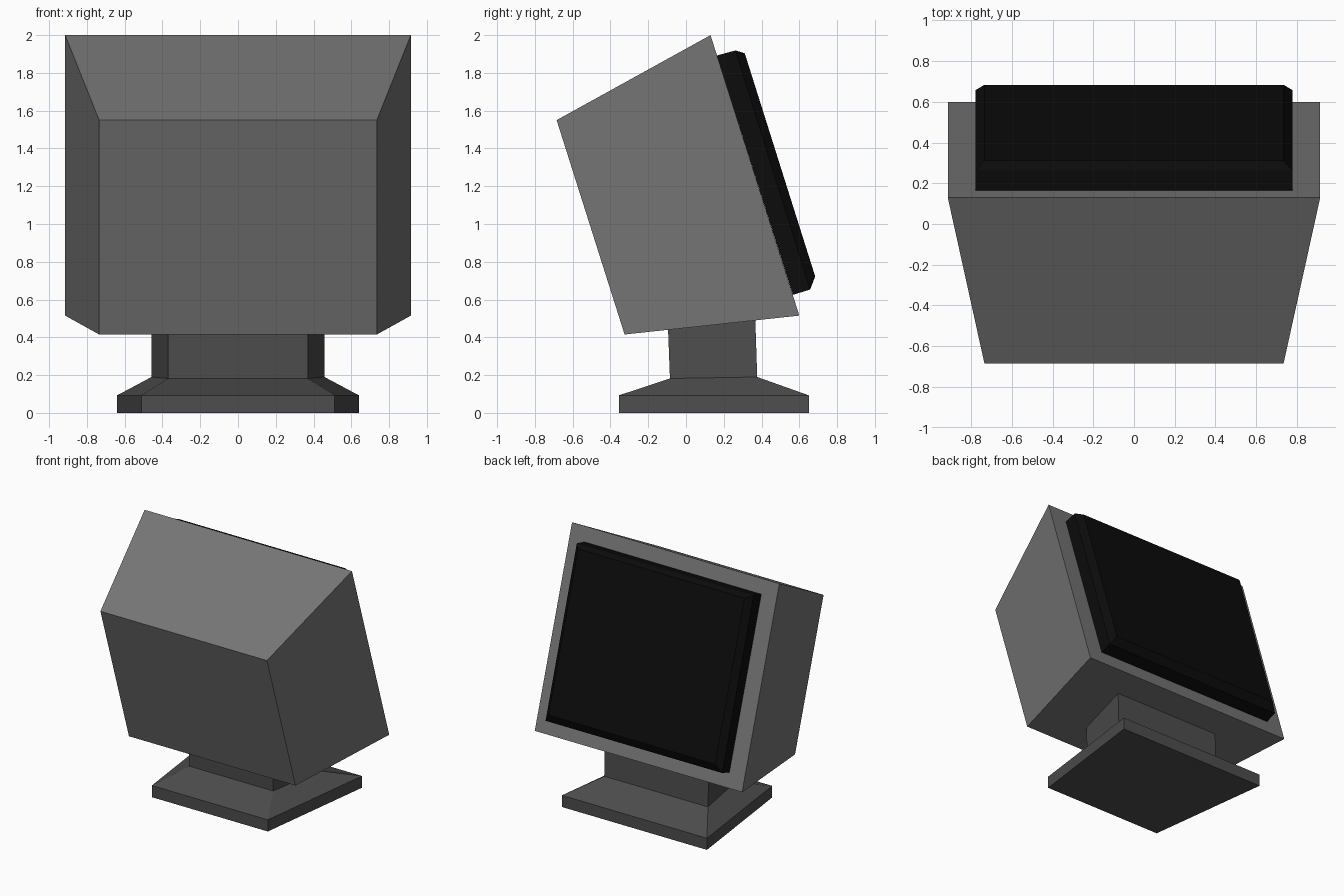
import bpy, bmesh

if "Cube" in bpy.data.objects:
    bpy.data.objects.remove(bpy.data.objects["Cube"])


def material(name, value):
    m = bpy.data.materials.new(name)
    m.diffuse_color = (value, value, value, 1)
    m.use_nodes = True
    m.node_tree.nodes["Principled BSDF"].inputs["Base Color"].default_value = m.diffuse_color
    return m


def loft(name, rings, mat):
    """Skin four-sided rings. Each ring is two edges (half_width, y, z) mirrored in x."""
    bm = bmesh.new()
    loops = []
    for (w0, y0, z0), (w1, y1, z1) in rings:
        pts = [(-w0, y0, z0), (w0, y0, z0), (w1, y1, z1), (-w1, y1, z1)]
        loops.append([bm.verts.new(p) for p in pts])
    for a, b in zip(loops, loops[1:]):
        for i in range(4):
            j = (i + 1) % 4
            bm.faces.new((a[i], a[j], b[j], b[i]))
    bm.faces.new(loops[0][::-1])
    bm.faces.new(loops[-1])
    bmesh.ops.recalc_face_normals(bm, faces=bm.faces)
    mesh = bpy.data.meshes.new(name)
    bm.to_mesh(mesh)
    bm.free()
    mesh.materials.append(mat)
    obj = bpy.data.objects.new(name, mesh)
    bpy.context.collection.objects.link(obj)
    return obj


casing_grey = material("casing grey", 0.18)
stand_grey = material("dark stand grey", 0.075)
screen_black = material("screen black", 0.0035)

# Tapered, tilted monitor casing: narrow rear ring to wide screen-side ring
loft("monitor_casing", [
    ((0.735, -0.325, 0.415), (0.735, -0.685, 1.55)),
    ((0.915, 0.60, 0.515), (0.915, 0.13, 2.0)),
], casing_grey)

# Raised screen slab with chamfered rim
loft("screen", [
    ((0.78, 0.566, 0.625), (0.78, 0.164, 1.892)),
    ((0.78, 0.657, 0.653), (0.78, 0.262, 1.919)),
    ((0.735, 0.684, 0.722), (0.735, 0.311, 1.904)),
], screen_black)

# Stand: flat foot, sloped shoulder and neck
loft("stand", [
    ((0.512, -0.355, 0.0), (0.64, 0.65, 0.0)),
    ((0.512, -0.355, 0.093), (0.64, 0.65, 0.093)),
    ((0.37, -0.085, 0.182), (0.458, 0.377, 0.19)),
    ((0.37, -0.095, 0.441), (0.458, 0.367, 0.49)),
], stand_grey)
